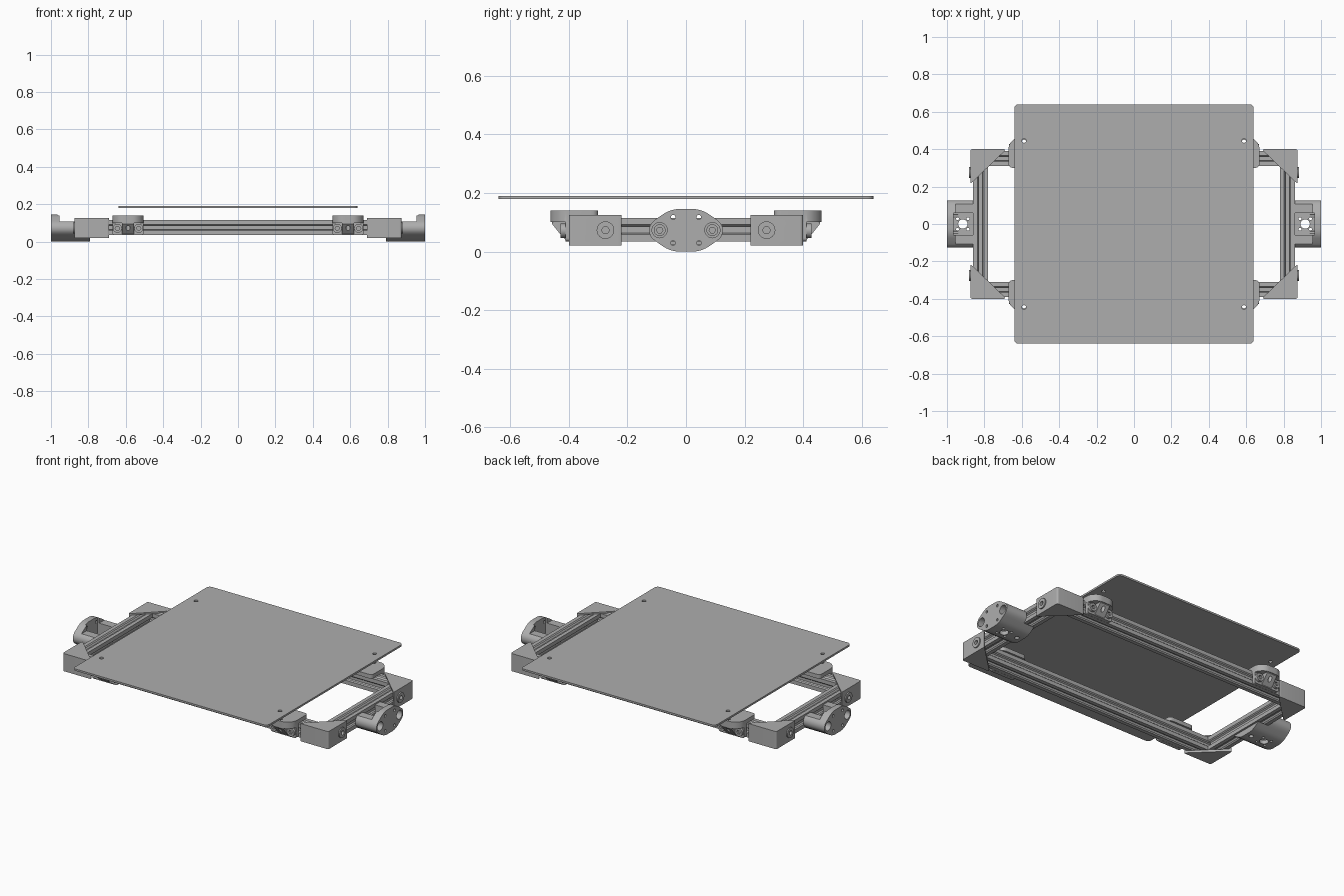
import bpy
import math
from mathutils import Matrix, Vector

cube = bpy.data.objects.get("Cube")
if cube:
    bpy.data.objects.remove(cube, do_unlink=True)

grey = bpy.data.materials.new("machine_grey")
grey.use_nodes = True
grey.diffuse_color = (0.42, 0.42, 0.42, 1)
for node in grey.node_tree.nodes:
    if node.type == "BSDF_PRINCIPLED":
        node.inputs["Base Color"].default_value = (0.42, 0.42, 0.42, 1)


def prism(name, points, axis, low, high):
    """Extrude a 2D outline along an axis."""
    place = {"x": lambda a, b, t: (t, a, b),
             "y": lambda a, b, t: (a, t, b),
             "z": lambda a, b, t: (a, b, t)}[axis]
    n = len(points)
    area = sum(points[i - 1][0] * points[i][1] - points[i][0] * points[i - 1][1] for i in range(n))
    if (area < 0) != (axis == "y"):
        points = points[::-1]
    verts = [place(a, b, t) for t in (low, high) for a, b in points]
    faces = [list(range(n))[::-1], list(range(n, 2 * n))]
    faces += [[i, (i + 1) % n, (i + 1) % n + n, i + n] for i in range(n)]
    mesh = bpy.data.meshes.new(name)
    mesh.from_pydata(verts, [], faces)
    mesh.materials.append(grey)
    obj = bpy.data.objects.new(name, mesh)
    bpy.context.collection.objects.link(obj)
    return obj


def rect(a0, a1, b0, b1):
    return [(a0, b0), (a1, b0), (a1, b1), (a0, b1)]


def circle(a, b, r, n=24):
    return [(a + r * math.cos(math.tau * i / n), b + r * math.sin(math.tau * i / n)) for i in range(n)]


def rounded(points, r, steps=5):
    """Round every corner of an outline."""
    out = []
    for i, p in enumerate(points):
        p = Vector(p)
        before = Vector(points[i - 1]) - p
        after = Vector(points[(i + 1) % len(points)]) - p
        a = p + before.normalized() * min(r, before.length * 0.45)
        b = p + after.normalized() * min(r, after.length * 0.45)
        for k in range(steps + 1):
            t = k / steps
            out.append(tuple(a * (1 - t) ** 2 + p * 2 * t * (1 - t) + b * t * t))
    return out


def combine(obj, tools, operation):
    """Apply booleans to an object and remove the tools."""
    for tool in tools:
        mod = obj.modifiers.new("cut", "BOOLEAN")
        mod.operation = operation
        mod.solver = "EXACT"
        mod.object = tool
    bpy.context.view_layer.update()
    graph = bpy.context.evaluated_depsgraph_get()
    mesh = bpy.data.meshes.new_from_object(obj.evaluated_get(graph))
    obj.modifiers.clear()
    obj.data = mesh
    for tool in tools:
        bpy.data.objects.remove(tool, do_unlink=True)
    return obj


def finish(obj):
    obj.data.shade_smooth()
    obj.data.set_sharp_from_angle(angle=math.radians(30))


def repeat(obj, xs=(1, -1), ys=(1, -1)):
    """Mirror a part built on the left and back to the other sides."""
    base = obj.name
    for sx in xs:
        for sy in ys:
            mesh = obj.data.copy()
            mesh.transform(Matrix.Diagonal((sx, sy, 1, 1)))
            if sx * sy < 0:
                mesh.flip_normals()
            side = ("_left" if sx > 0 else "_right") if len(xs) > 1 else ""
            end = ("_back" if sy > 0 else "_front") if len(ys) > 1 else ""
            copy = bpy.data.objects.new(base + side + end, mesh)
            bpy.context.collection.objects.link(copy)
            finish(copy)
    bpy.data.objects.remove(obj, do_unlink=True)


# Flat bed plate with four mounting holes
plate = prism("bed_plate", rounded(rect(-0.64, 0.64, -0.64, 0.64), 0.025), "z", 0.179, 0.19)
combine(plate, [prism("hole", circle(x, y, 0.011), "z", 0.1, 0.3)
                for x in (-0.588, 0.588) for y in (-0.445, 0.445)], "DIFFERENCE")
finish(plate)


# Slotted rails of the rectangular frame
def rail_outline(ca, cb):
    half = [(-0.04, -0.04), (-0.017, -0.04), (-0.011, -0.033), (-0.02, -0.031), (-0.012, -0.02)]
    side = half + [(-a, b) for a, b in half[:0:-1]]
    outline = []
    for a, b in side:
        outline.append((a, b))
    for turn in range(3):
        side = [(-b, a) for a, b in side]
        outline += side
    return [(ca + a, cb + b) for a, b in outline]


repeat(prism("long_rail", rail_outline(0.35, 0.075), "x", -0.86, 0.86), xs=(1,))
repeat(prism("cross_rail", rail_outline(0.82, 0.075), "y", -0.31, 0.31), ys=(1,))

# Corner brackets: triangular top and bottom plates joined by outer walls
bracket = prism("corner_bracket", rounded([(0.875, 0.4), (0.69, 0.4), (0.69, 0.392),
                (0.868, 0.22), (0.875, 0.22)], 0.012), "z", 0.02, 0.125)
combine(bracket, [prism("rail_space", rect(0.5, 0.861, 0.1, 0.391), "z", 0.034, 0.116)], "DIFFERENCE")
boss = prism("boss", circle(0.275, 0.073, 0.03), "x", 0.865, 0.882)
combine(bracket, [boss], "UNION")
combine(bracket, [prism("socket", circle(0.275, 0.073, 0.012), "x", 0.866, 0.9)], "DIFFERENCE")
repeat(bracket)

# Bed clamps on the long rails
MID = 0.588
clamp = prism("bed_clamp", rounded([(MID - 0.083, 0.3), (MID + 0.083, 0.3), (MID + 0.083, 0.425),
              (MID + 0.045, 0.463), (MID - 0.045, 0.463), (MID - 0.083, 0.425)], 0.025), "z", 0.1, 0.14)
flange = prism("flange", rounded(rect(MID - 0.083, MID + 0.083, 0.035, 0.11), 0.012), "y", 0.391, 0.412)
web = prism("web", [(0.391, 0.036), (0.412, 0.04), (0.43, 0.06), (0.458, 0.095), (0.458, 0.115), (0.391, 0.115)],
            "x", MID - 0.033, MID + 0.033)
combine(clamp, [flange, web], "UNION")
combine(clamp, [prism("rail_space", rect(0.4, 0.8, 0.2, 0.3905), "z", 0.0, 0.116),
                prism("hole", circle(MID, 0.44, 0.011), "z", 0.0, 0.3)], "DIFFERENCE")
repeat(clamp)

# Clamp screws with sockets
for label, x in (("inner", MID - 0.057), ("outer", MID + 0.057)):
    screw = prism("clamp_screw_" + label, circle(x, 0.071, 0.024), "y", 0.405, 0.428)
    combine(screw, [prism("socket", circle(x, 0.071, 0.012, 6), "y", 0.415, 0.5)], "DIFFERENCE")
    repeat(screw)

# End mounts: rounded octagonal blocks hollowed behind the end face
mount = prism("end_mount", rounded([(-0.052, 0), (0.052, 0), (0.126, 0.05), (0.126, 0.095), (0.052, 0.145),
              (-0.052, 0.145), (-0.126, 0.095), (-0.126, 0.05)], 0.03), "x", 0.79, 1.0)
cuts = [prism("rail_space", rect(0.7, 0.861, -0.3, 0.3), "z", 0.034, 0.3),
        prism("upper_step", rect(0.8, 0.955, -0.3, 0.3), "z", 0.107, 0.3),
        prism("pocket", rect(0.8, 0.965, -0.058, 0.058), "z", 0.024, 0.2),
        prism("bore", circle(0.915, 0, 0.025), "z", -0.1, 0.1),
        prism("rail_hole", circle(0.825, 0, 0.013), "z", -0.1, 0.1)]
for s in (-1, 1):
    cuts.append(prism("screw_well", circle(s * 0.09, 0.073, 0.026), "x", 0.9, 1.1))
    for t in (-1, 1):
        cuts.append(prism("face_hole", circle(s * 0.044, 0.073 + t * 0.044, 0.008), "x", 0.94, 1.1))
        cuts.append(prism("base_hole", circle(0.915 + s * 0.028, t * 0.028, 0.008), "z", -0.1, 0.1))
combine(mount, cuts, "DIFFERENCE")
repeat(mount, ys=(1,))

# Screws inside the end mount wells
screw = prism("mount_screw", circle(0.09, 0.073, 0.02), "x", 0.89, 0.93)
combine(screw, [prism("socket", circle(0.09, 0.073, 0.011, 6), "x", 0.91, 1.0)], "DIFFERENCE")
repeat(screw)
